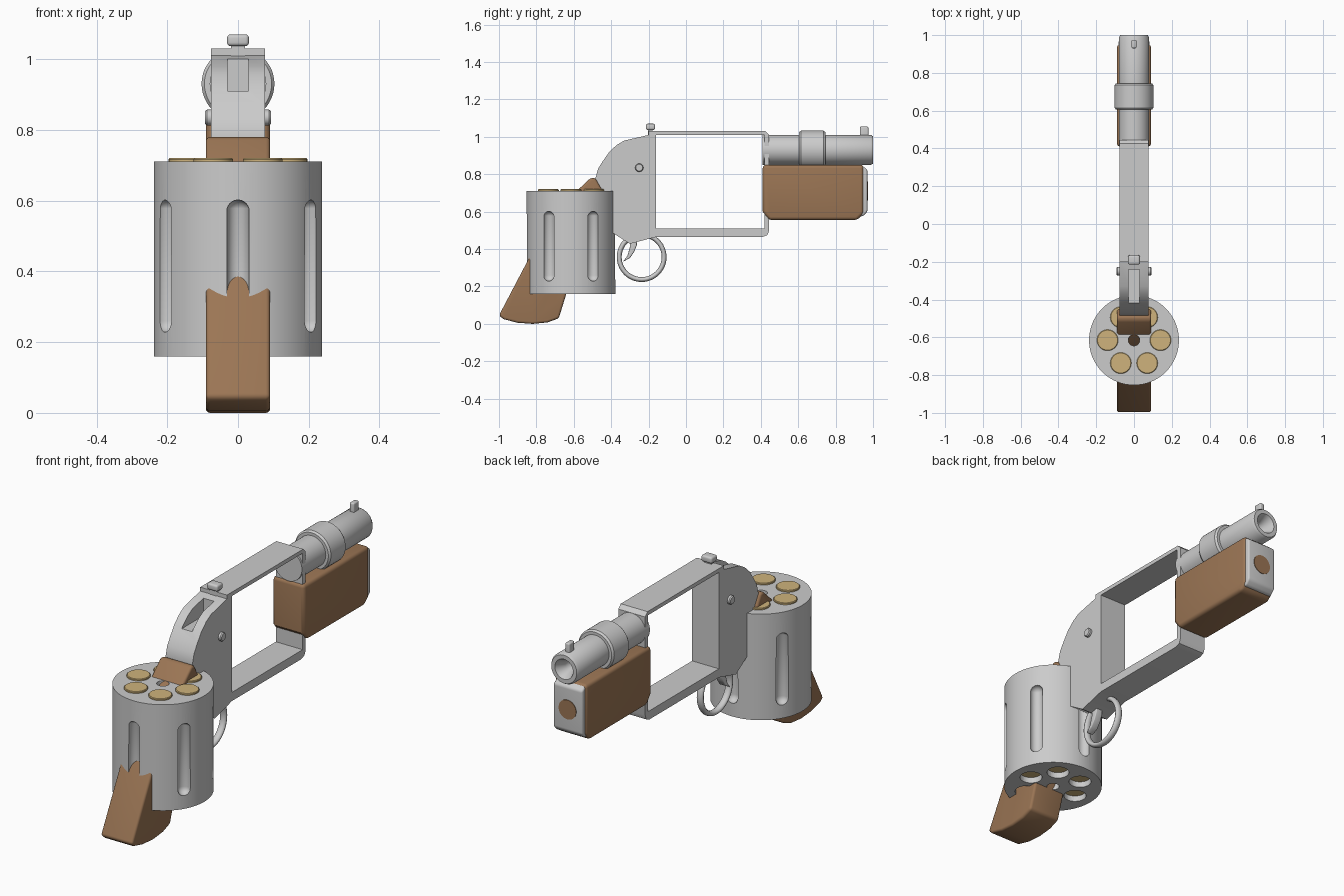
import bpy, bmesh, math
from mathutils import Matrix, Vector

if "Cube" in bpy.data.objects:
    bpy.data.objects.remove(bpy.data.objects["Cube"])


def material(name, rgb):
    m = bpy.data.materials.new(name)
    m.diffuse_color = (*rgb, 1)
    m.use_nodes = True
    m.node_tree.nodes["Principled BSDF"].inputs["Base Color"].default_value = m.diffuse_color
    return m


WOOD = material("wood", (0.33, 0.18, 0.09))
BRASS = material("brass", (0.62, 0.45, 0.2))


def activate(ob):
    bpy.ops.object.select_all(action='DESELECT')
    ob.select_set(True)
    bpy.context.view_layer.objects.active = ob


def make(name, bm, mat=None):
    bmesh.ops.recalc_face_normals(bm, faces=bm.faces[:])
    me = bpy.data.meshes.new(name)
    bm.to_mesh(me)
    bm.free()
    ob = bpy.data.objects.new(name, me)
    bpy.context.collection.objects.link(ob)
    if mat:
        me.materials.append(mat)
    return ob


def smooth(ob):
    activate(ob)
    bpy.ops.object.shade_smooth_by_angle(angle=math.radians(35))


def bevel(ob, width, segments=4):
    activate(ob)
    b = ob.modifiers.new("bevel", 'BEVEL')
    b.width, b.segments, b.limit_method = width, segments, 'ANGLE'
    b.angle_limit = math.radians(40)
    bpy.ops.object.modifier_apply(modifier=b.name)


def cut(ob, cutter):
    activate(ob)
    m = ob.modifiers.new("cut", 'BOOLEAN')
    m.operation, m.solver, m.object = 'DIFFERENCE', 'EXACT', cutter
    bpy.ops.object.modifier_apply(modifier=m.name)
    bpy.data.objects.remove(cutter)


def slab(name, pts, half, mat=None, width=0):
    """Side profile of (y, z) points extruded across x."""
    bm = bmesh.new()
    f = bm.faces.new([bm.verts.new((-half, y, z)) for y, z in pts])
    r = bmesh.ops.extrude_face_region(bm, geom=[f])
    bmesh.ops.translate(bm, vec=(2 * half, 0, 0),
                        verts=[v for v in r['geom'] if isinstance(v, bmesh.types.BMVert)])
    ob = make(name, bm, mat)
    if width:
        bevel(ob, width)
    smooth(ob)
    return ob


def box_pts(y0, y1, z0, z1):
    return [(y0, z0), (y1, z0), (y1, z1), (y0, z1)]


def lathe(name, prof, matrix, mat=None, n=48):
    """Revolve (radius, height) points around z, then place with a matrix."""
    bm = bmesh.new()
    vs = [bm.verts.new((r, 0, h)) for r, h in prof]
    es = [bm.edges.new(p) for p in zip(vs, vs[1:])]
    bmesh.ops.spin(bm, geom=vs + es, cent=(0, 0, 0), axis=(0, 0, 1),
                   angle=2 * math.pi, steps=n)
    bmesh.ops.remove_doubles(bm, verts=bm.verts[:], dist=1e-5)
    bm.transform(matrix)
    ob = make(name, bm, mat)
    smooth(ob)
    return ob


ALONG_Y = Matrix.Rotation(-math.pi / 2, 4, 'X')
ALONG_X = Matrix.Rotation(math.pi / 2, 4, 'Y')
T = Matrix.Translation

# frame with open window and hammer slot
frame = slab("frame", [(-.2, 1.01), (-.2, 1.03), (.425, 1.03), (.445, 1.01), (.445, .5), (.435, .475),
                       (.41, .465), (-.16, .465), (-.3, .428), (-.39, .485), (-.45, .6), (-.485, .775),
                       (-.47, .83), (-.445, .87), (-.41, .92), (-.37, .957), (-.33, .98)], .077)
cut(frame, slab("window_cutter", box_pts(-.16, .42, .51, 1.01), .2))
cut(frame, slab("slot_cutter", [(-.5, .91), (-.24, .91), (-.24, 1.2), (-.5, 1.2)], .03))
smooth(frame)

# rear sight, front sight and cross pin
slab("rear_sight", box_pts(-.215, -.165, 1.037, 1.07), .031, None, .01)
slab("rear_sight_post", box_pts(-.202, -.178, 1.0, 1.045), .02)
slab("front_sight", box_pts(.93, .975, .98, 1.055), .013, None, .007)
lathe("cross_pin", [(0, -.093), (.018, -.093), (.022, -.088), (.022, .088), (.018, .093), (0, .093)],
      T((0, -.25, .835)) @ ALONG_X, n=24)

# barrel with collar and flared muzzle
lathe("barrel", [(0, .41), (.08, .41), (.08, .605), (.095, .605), (.103, .615), (.103, .735),
                 (.095, .745), (.08, .745), (.08, .988), (.073, 1), (.052, 1), (.028, .95),
                 (.028, .6), (0, .6)], T((0, 0, .93)) @ ALONG_Y)

# foregrip, end cap and plug
slab("foregrip", [(.41, .6), (.445, .555), (.915, .555), (.95, .59), (.95, .85), (.41, .85)],
     .091, WOOD, .018)
slab("foregrip_cap", [(.9, .575), (.945, .575), (.97, .6), (.97, .825), (.945, .843), (.9, .843)],
     .083, None, .01)
lathe("foregrip_plug", [(0, .95), (.05, .95), (.05, .973), (0, .973)], T((0, 0, .71)) @ ALONG_Y, WOOD)

# main grip
slab("grip", [(-1, .045), (-.975, .025), (-.9, .006), (-.82, 0), (-.74, .008), (-.68, .03), (-.64, .16),
              (-.52, .5), (-.44, .7), (-.485, .78), (-.51, .78), (-.59, .705), (-.7, .58), (-.84, .35)],
     .091, WOOD, .022)

# drum with chambers, centre hole and flutes
CY, R = -.615, .238
drum = lathe("drum", [(0, .16), (R, .16), (R, .71), (0, .71)], T((0, CY, 0)), n=96)
bm = bmesh.new()
for i in range(7):
    a = math.radians(60 * i)
    ring = .14 if i < 6 else 0
    bmesh.ops.create_cone(bm, cap_ends=True, segments=32, radius1=.054 if i < 6 else .03,
                          radius2=.054 if i < 6 else .03, depth=1,
                          matrix=T((ring * math.cos(a), CY + ring * math.sin(a), .435)))
cut(drum, make("chamber_cutter", bm))
bm = bmesh.new()
for i in range(6):
    a = math.radians(60 * i + 30)
    vs = bmesh.ops.create_uvsphere(bm, u_segments=24, v_segments=12, radius=.032)['verts']
    for v in vs:
        v.co.z += .155 if v.co.z > 1e-5 else -.155
        v.co += Vector((.235 * math.cos(a), CY + .235 * math.sin(a), .415))
cut(drum, make("flute_cutter", bm))
smooth(drum)

# cartridges
for i in range(6):
    a = math.radians(60 * i)
    lathe(f"cartridge_{i + 1}", [(0, .19), (.0535, .19), (.0535, .711), (.056, .711), (.056, .717),
                                 (.053, .72), (0, .72)],
          T((.14 * math.cos(a), CY + .14 * math.sin(a), 0)), BRASS, 32)

# trigger guard and trigger
bpy.ops.mesh.primitive_torus_add(major_radius=.12, minor_radius=.013, major_segments=48, minor_segments=12,
                                 location=(0, -.237, .357), rotation=(0, math.pi / 2, 0))
guard = bpy.context.object
guard.name = "trigger_guard"
guard.scale.z = 1.4
smooth(guard)
slab("trigger", [(-.3, .45), (-.3, .41), (-.313, .365), (-.337, .332), (-.3, .352), (-.277, .385),
                 (-.263, .42), (-.26, .46)], .02, None, .005)
